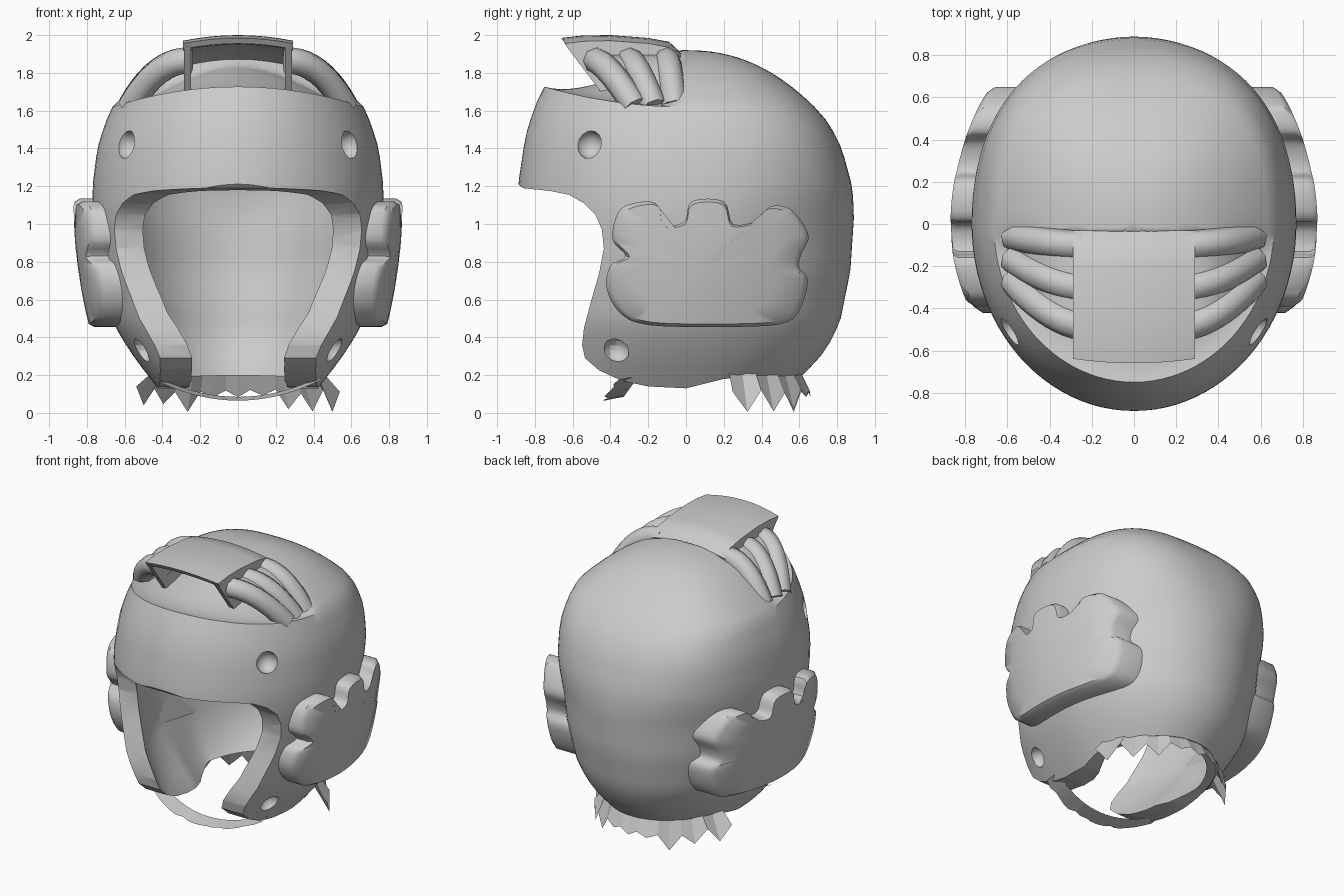
import bpy, bmesh, math, random
from mathutils import Vector

if "Cube" in bpy.data.objects:
    bpy.data.objects.remove(bpy.data.objects["Cube"])

random.seed(4)
grey = bpy.data.materials.new("foam_grey")
grey.diffuse_color = (0.6, 0.6, 0.6, 1)
grey.use_nodes = True
grey.node_tree.nodes["Principled BSDF"].inputs["Base Color"].default_value = grey.diffuse_color


def make(name, verts, faces, angle=35, smooth=True):
    me = bpy.data.meshes.new(name)
    me.from_pydata(verts, [], faces)
    bm = bmesh.new()
    bm.from_mesh(me)
    bmesh.ops.recalc_face_normals(bm, faces=bm.faces)
    bm.to_mesh(me)
    bm.free()
    ob = bpy.data.objects.new(name, me)
    bpy.context.collection.objects.link(ob)
    me.materials.append(grey)
    if smooth:
        shade(ob, angle)
    return ob


def shade(ob, angle=35):
    bpy.ops.object.select_all(action='DESELECT')
    bpy.context.view_layer.objects.active = ob
    ob.select_set(True)
    bpy.ops.object.shade_smooth_by_angle(angle=math.radians(angle))


def apply_mods(ob):
    dg = bpy.context.evaluated_depsgraph_get()
    me = bpy.data.meshes.new_from_object(ob.evaluated_get(dg))
    ob.modifiers.clear()
    ob.data = me


def prism(name, outline, xa, xb):
    """Side outline (y, z) extruded between two x values."""
    n = len(outline)
    v = [(xa, y, z) for y, z in outline] + [(xb, y, z) for y, z in outline]
    f = [list(range(n)), list(range(n, 2 * n))]
    f += [(i, (i + 1) % n, n + (i + 1) % n, n + i) for i in range(n)]
    return make(name, v, f)


def spline(p, steps):
    """Catmull-Rom smoothing of a closed outline."""
    out, n = [], len(p)
    for i in range(n):
        a, b, c, d = (Vector(p[(i + k) % n]) for k in (-1, 0, 1, 2))
        for s in range(steps):
            t = s / steps
            out.append(tuple(0.5 * (2 * b + (c - a) * t + (2 * a - 5 * b + 4 * c - d) * t * t
                                    + (3 * b - a - 3 * c + d) * t ** 3)))
    return out


# Shell sections: height, half width, front depth, back depth
SEC = [(0.04, .36, .76, .46), (.13, .42, .79, .55), (.2, .48, .81, .62), (.33, .575, .82, .74),
       (.48, .665, .84, .815), (.75, .73, .86, .87), (1.05, .77, .885, .89), (1.2, .77, .89, .88),
       (1.4, .745, .85, .825), (1.53, .705, .80, .76), (1.62, .665, .75, .68)]


def section(z):
    z = min(max(z, SEC[0][0]), SEC[-1][0])
    for lo, hi in zip(SEC, SEC[1:]):
        if z <= hi[0]:
            t = (z - lo[0]) / (hi[0] - lo[0])
            return [a + (b - a) * t for a, b in zip(lo[1:], hi[1:])]


def power(y, z):
    """The back of the shell gets squarer towards the rim."""
    return 2 if y < 0 else 2 + .7 * min(1, max(0, (z - 1.0) / .6))


def shell_x(y, z):
    a, f, b = section(z)
    n = power(y, z)
    return a * max(0.05, 1 - abs(y / (b if y > 0 else f)) ** n) ** (1 / n)


# Padded shell: wall rings, then crown rings closing to a point
N = 96
verts, faces = [], []
rings = [(z, 1) for z in [.04 + 1.58 * i / 24 for i in range(25)]]
rings += [(1.62, s / 20) for s in range(19, 0, -1)]
for z, s in rings:
    a, f, b = section(z)
    for k in range(N):
        t = 2 * math.pi * k / N
        c, sn = math.cos(t), math.sin(t)
        e = 2 / power(sn, z)
        x = s * a * math.copysign(abs(c) ** e, c)
        y = s * (b if sn > 0 else f) * math.copysign(abs(sn) ** e, sn)
        lift = 0.19 * min(y, 0) ** 2 * max(0, (z - 1.2) / .42)
        back = min(1, max(0, (y + .12) / .09))
        crown = 0 if s == 1 else back * .3 * (1 - s ** 2.25) + (1 - back) * .22 * (1 - s * s) ** 2
        verts.append((x, y, z + lift + crown))
verts.append((0, 0, 1.92))
for r in range(len(rings) - 1):
    for k in range(N):
        k2 = (k + 1) % N
        faces.append((r * N + k, r * N + k2, (r + 1) * N + k2, (r + 1) * N + k))
last = (len(rings) - 1) * N
faces += [(last + k, last + (k + 1) % N, len(verts) - 1) for k in range(N)]
shell = make("padded_shell", verts, faces)
# Padding thins out towards the nape
grp = shell.vertex_groups.new(name="padding")
for i, (x, y, z) in enumerate(verts):
    thin = min(1, max(0, (.5 - z) / .3)) * min(1, max(0, (y + .1) / .3))
    grp.add([i], 1 - .65 * thin, 'REPLACE')
m = shell.modifiers.new("thickness", 'SOLIDIFY')
m.thickness, m.offset, m.vertex_group = .13, -1, "padding"
apply_mods(shell)


def cut(target, cutter):
    m = target.modifiers.new("cut", 'BOOLEAN')
    m.operation, m.solver, m.object = 'DIFFERENCE', 'EXACT', cutter
    apply_mods(target)
    cutter.hide_render = True
    cutter.hide_viewport = True


# Face opening and lower edge
face_line = [(-1.3, 1.23), (-.89, 1.215), (-.865, 1.19), (-.72, 1.175), (-.62, 1.155), (-.54, 1.11),
             (-.48, 1.05), (-.445, .97), (-.435, .87), (-.46, .74), (-.5, .6), (-.54, .45), (-.55, .36),
             (-.535, .29), (-.46, .225), (-.34, .17), (-.2, .14), (0, .13), (.2, .18), (.6, .2),
             (1.3, .2), (1.3, -.4), (-1.3, -.4)]
cut(shell, prism("opening_cutter", face_line, -1.5, 1.5))

# Dimples at the temples and jaw
for side in (-1, 1):
    for y, z, r in ((-.51, 1.42, .075), (-.37, .33, .07)):
        bpy.ops.mesh.primitive_uv_sphere_add(segments=12, ring_count=8, radius=r,
                                             location=(side * shell_x(y, z), y, z))
        c = bpy.context.object
        c.name = "dimple_cutter"
        cut(shell, c)
shell.data.materials.clear()
shell.data.materials.append(grey)
shade(shell, 35)

# Ear pads with scalloped outline, following the curve of the head
pad = [(-.36, 1.06), (-.28, 1.11), (-.16, 1.11), (-.13, 1.0), (-.01, 1.01), (.03, 1.12), (.2, 1.12),
       (.25, 1.0), (.38, 1.02), (.44, 1.09), (.53, 1.09), (.6, 1.03), (.65, .93), (.61, .84),
       (.6, .77), (.645, .7), (.6, .54), (.5, .47), (.2, .455), (-.2, .465), (-.35, .53),
       (-.42, .66), (-.4, .78), (-.32, .83), (-.39, .92)]
pad = spline(pad, 4)


def pad_x(y, z):
    return .87 - (.43 if y > 0 else .55) * y * y - .2 * (1.1 - z) ** 2


for side, label in ((-1, "left"), (1, "right")):
    n, v, f = len(pad), [], []
    for scale in (None, 1, .95, .7, .4, .12):
        for y, z in pad:
            k = scale or 1
            y2, z2 = .1 + (y - .1) * k, .78 + (z - .78) * k
            x = shell_x(y, z) - .06 if scale is None else pad_x(y2, z2) - (.025 if scale == 1 else 0)
            v.append((side * x, y2, z2))
    for r in range(5):
        f += [(r * n + i, r * n + (i + 1) % n, (r + 1) * n + (i + 1) % n, (r + 1) * n + i) for i in range(n)]
    f += [list(range(5 * n, 6 * n)), list(range(n))]
    make(label + "_ear_pad", v, f, 40)

    # Crown ribs fanning from the flap to the rim, over a webbing sheet
    web, steps = [], 10
    for y0, y1 in ((-.48, -.27), (-.3, -.17), (-.1, -.06)):
        cu = bpy.data.curves.new("crown_rib", 'CURVE')
        cu.dimensions, cu.bevel_depth, cu.bevel_resolution = '3D', .07, 2
        cu.use_fill_caps = True
        sp = cu.splines.new('POLY')
        sp.points.add(steps)
        for i, p in enumerate(sp.points):
            t = i / steps
            q = (1 - t) ** 2, 2 * t * (1 - t), t * t
            co = (side * (.25 * q[0] + .43 * q[1] + .57 * q[2]), y0 + (y1 - y0) * t ** 1.5,
                  1.865 * q[0] + 1.875 * q[1] + 1.62 * q[2])
            p.co = (*co, 1)
            web.append((co[0], co[1], co[2] + .03))
        ob = bpy.data.objects.new(label + "_crown_rib", cu)
        bpy.context.collection.objects.link(ob)
        cu.materials.append(grey)
    w = steps + 1
    make(label + "_rib_webbing", web, [(r * w + i, r * w + i + 1, (r + 1) * w + i + 1, (r + 1) * w + i)
                                       for r in range(2) for i in range(steps)])

    # Flap side walls
    prism(label + "_flap_wall", [(-.64, 1.95), (-.55, 1.83), (-.42, 1.66), (-.05, 1.66), (-.05, 1.9)],
          side * .25, side * .285)

# Top flap
prof = [(-.66, 1.985), (-.55, 1.998), (-.4, 2.0), (-.2, 1.985), (-.09, 1.965), (-.03, 1.91),
        (-.05, 1.86), (-.2, 1.92), (-.4, 1.945), (-.55, 1.95), (-.64, 1.955)]
n, cols = len(prof), 9
v = [(x, y + .25 * x * x * (y < -.5), z - .35 * x * x)
     for x in [-.29 + .58 * c / (cols - 1) for c in range(cols)] for y, z in prof]
f = [(c * n + i, c * n + (i + 1) % n, (c + 1) * n + (i + 1) % n, (c + 1) * n + i)
     for c in range(cols - 1) for i in range(n)]
f += [list(range(n)), list(range((cols - 1) * n, cols * n))]
make("top_flap", v, f)

# Ragged nape collar
v, f, K = [], [], 18
for i in range(K + 1):
    t = math.radians(22 + 136 * i / K)
    c, s = math.cos(t), math.sin(t)
    drop = random.uniform(.0, .05) if i % 2 else random.uniform(.1, .15)
    if abs(c) < .5:
        drop = .08 + .3 * drop
    v += [(.47 * c, .6 * s, .23), (.47 * c + .12 * c * abs(c), .66 * s, drop)]
    if i:
        f.append((2 * i - 2, 2 * i - 1, 2 * i + 1, 2 * i))
make("nape_collar", v, f, smooth=False)

# Thin chin strap with ragged edge
v, f, K = [], [], 18
for i in range(K + 1):
    u = -1 + 2 * i / K
    z = .065 + .11 * u * u
    w = random.uniform(.0, .03)
    v += [(.44 * u, -.42 + .08 * u * u - w, z), (.44 * u, -.33 + .08 * u * u, z + .02)]
    if i:
        f.append((2 * i - 2, 2 * i - 1, 2 * i + 1, 2 * i))
make("chin_strap", v, f, smooth=False)
